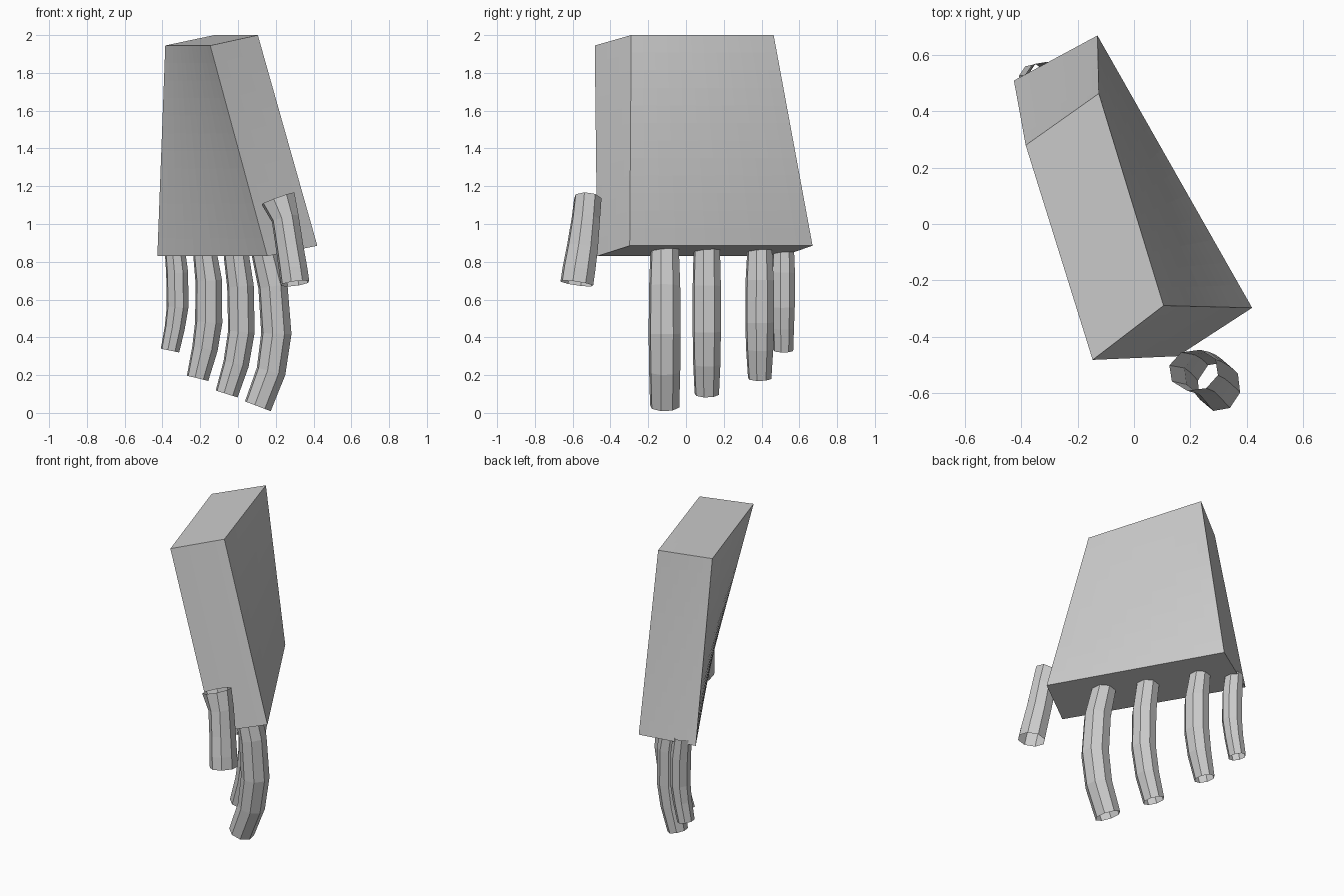
import bpy, bmesh, math
from mathutils import Vector

if "Cube" in bpy.data.objects:
    bpy.data.objects.remove(bpy.data.objects["Cube"])


def finish(bm, name):
    bmesh.ops.recalc_face_normals(bm, faces=bm.faces[:])
    mesh = bpy.data.meshes.new(name)
    bm.to_mesh(mesh)
    bm.free()
    obj = bpy.data.objects.new(name, mesh)
    bpy.context.collection.objects.link(obj)
    return obj


def tube(name, path, sides=8):
    """Open tube through rings given as (x, y, z, width in x, width in y)."""
    bm = bmesh.new()
    pts = [Vector(p[:3]) for p in path]
    rings = []
    for i, p in enumerate(pts):
        if i == 0:
            t = pts[1] - p
        elif i == len(pts) - 1:
            t = p - pts[i - 1]
        else:
            t = (p - pts[i - 1]).normalized() + (pts[i + 1] - p).normalized()
        t.normalize()
        u = Vector((0, 1, 0)).cross(t).normalized()
        v = t.cross(u)
        ring = []
        for k in range(sides):
            a = 2 * math.pi * (k + 0.3) / sides
            ring.append(bm.verts.new(p + u * math.cos(a) * path[i][3] / 2
                                     + v * math.sin(a) * path[i][4] / 2))
        rings.append(ring)
    for a, b in zip(rings, rings[1:]):
        for k in range(sides):
            n = (k + 1) % sides
            bm.faces.new((a[k], a[n], b[n], b[k]))
    return finish(bm, name)


# Palm: a tapered, twisted block, subdivided so its warped sides stay smooth
bottom = [(-0.427, 0.51, 0.83), (0.155, -0.47, 0.83), (0.42, -0.298, 0.885), (-0.13, 0.67, 0.885)]
top = [(-0.385, 0.28, 1.945), (-0.147, -0.483, 1.945), (0.105, -0.29, 2.0), (-0.125, 0.464, 2.0)]
bm = bmesh.new()
lo = [bm.verts.new(c) for c in bottom]
hi = [bm.verts.new(c) for c in top]
bm.faces.new(lo)
bm.faces.new(hi)
for i in range(4):
    j = (i + 1) % 4
    bm.faces.new((lo[i], lo[j], hi[j], hi[i]))
bmesh.ops.subdivide_edges(bm, edges=bm.edges[:], cuts=11, use_grid_fill=True)
finish(bm, "palm")

# Fingers: y position, then rings of (x, z, width)
fingers = {
    "index_finger": (-0.113, [(0.135, 0.88, .145), (0.185, 0.67, .16), (0.203, 0.42, .165),
                              (0.175, 0.22, .16), (0.105, 0.035, .15)]),
    "middle_finger": (0.11, [(-0.015, 0.88, .135), (0.013, 0.67, .145), (0.018, 0.43, .145),
                             (-0.01, 0.26, .14), (-0.06, 0.1, .125)]),
    "ring_finger": (0.39, [(-0.18, 0.88, .125), (-0.155, 0.70, .145), (-0.155, 0.48, .148),
                           (-0.175, 0.34, .14), (-0.214, 0.183, .12)]),
    "little_finger": (0.515, [(-0.335, 0.87, .11), (-0.322, 0.74, .12), (-0.32, 0.56, .118),
                              (-0.335, 0.45, .11), (-0.36, 0.33, .102)]),
}
for name, (y, rings) in fingers.items():
    tube(name, [(x, y, z, w, w * 1.06) for x, z, w in rings])

# Thumb: flared open tube beside the palm
tube("thumb", [(0.212, -0.52, 1.135, .19, .15), (0.25, -0.53, 1.03, .15, .155),
               (0.273, -0.548, 0.88, .15, .17), (0.292, -0.567, 0.76, .155, .18),
               (0.302, -0.578, 0.685, .157, .18)])
